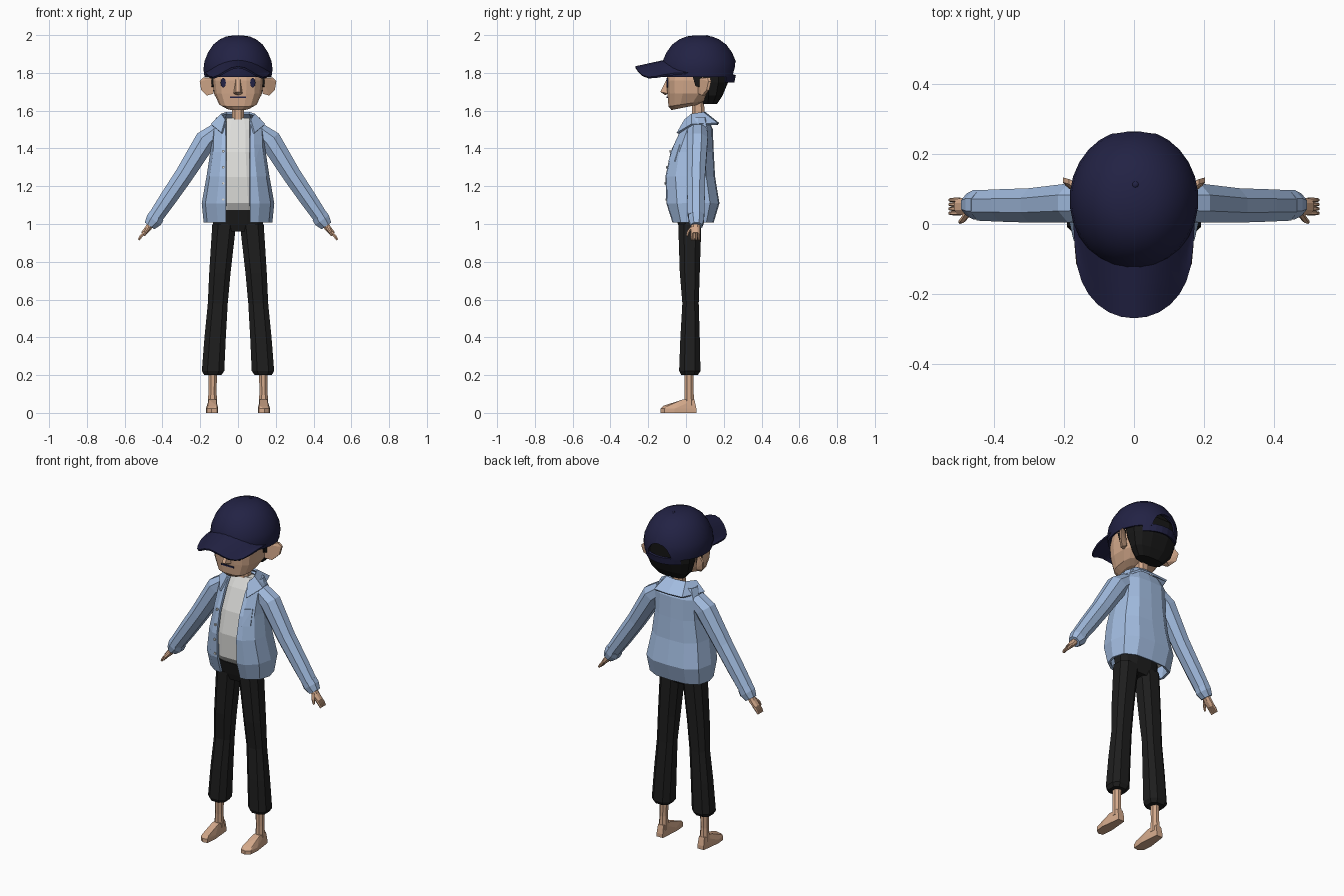
import bpy, bmesh
from math import sin, cos, pi, radians
from mathutils import Vector

if "Cube" in bpy.data.objects:
    bpy.data.objects.remove(bpy.data.objects["Cube"], do_unlink=True)


def material(name, *rgb):
    mat = bpy.data.materials.new(name)
    mat.use_nodes = True
    mat.diffuse_color = (*rgb, 1)
    mat.node_tree.nodes["Principled BSDF"].inputs["Base Color"].default_value = (*rgb, 1)
    return mat


SKIN = material("skin", .66, .40, .26)
DENIM = material("light blue cloth", .36, .50, .74)
SHIRT = material("off white cloth", .72, .72, .70)
BLACK = material("black cloth", .013, .013, .013)
HAIR = material("black hair", .009, .009, .009)
NAVY = material("navy", .016, .016, .058)
SIDES = (("left_", 1), ("right_", -1))


def finish(name, bm, mat):
    bmesh.ops.recalc_face_normals(bm, faces=bm.faces)
    mesh = bpy.data.meshes.new(name)
    bm.to_mesh(mesh)
    bm.free()
    mesh.materials.append(mat)
    obj = bpy.data.objects.new(name, mesh)
    bpy.context.scene.collection.objects.link(obj)
    return obj


def loft(name, rings, mat, closed=True, ends=(0, -1)):
    """Skin a row of point rings, optionally capping the end rings."""
    bm = bmesh.new()
    rows = [[bm.verts.new(p) for p in ring] for ring in rings]
    n = len(rows[0])
    for a, b in zip(rows, rows[1:]):
        for i in range(n if closed else n - 1):
            j = (i + 1) % n
            bm.faces.new((a[i], a[j], b[j], b[i]))
    for e in ends:
        bm.faces.new(rows[e])
    return finish(name, bm, mat)


def hull(name, points, mat):
    bm = bmesh.new()
    for p in points:
        bm.verts.new(p)
    bmesh.ops.convex_hull(bm, input=bm.verts)
    bmesh.ops.dissolve_limit(bm, angle_limit=radians(2), verts=bm.verts, edges=bm.edges)
    return finish(name, bm, mat)


def ring(z, w, front, back, cx=0, n=12, power=2.6, slope=0):
    """Rounded horizontal section; slope raises it towards the back."""
    mid, half, pts = (front + back) / 2, (back - front) / 2, []
    for i in range(n):
        a = 2 * pi * (i + .5) / n
        c, s = cos(a), sin(a)
        x = abs(c) ** (2 / power) * (1 if c > 0 else -1)
        y = abs(s) ** (2 / power) * (1 if s > 0 else -1)
        pts.append((cx + w * x, mid + half * y, z + slope * half * (y + 1)))
    return pts


def tube(name, stations, mat, side=1, n=8):
    """Limb through stations of (x, y, z, thickness, depth)."""
    pts = [Vector((s[0] * side, s[1], s[2])) for s in stations]
    depth = Vector((0, 1, 0))
    thick = (pts[-1] - pts[0]).cross(depth).normalized()
    angles = [2 * pi * (i + .5) / n for i in range(n)]
    rings = [[p + thick * s[3] * cos(a) + depth * s[4] * sin(a) for a in angles]
             for p, s in zip(pts, stations)]
    return loft(name, rings, mat)


def plate(name, x, y, z, rx, rz, mat, n=10):
    return hull(name, [(x + rx * cos(2 * pi * i / n), y + d, z + rz * sin(2 * pi * i / n))
                       for i in range(n) for d in (0, .008)], mat)


def thicken(obj, amount):
    mod = obj.modifiers.new("thickness", "SOLIDIFY")
    mod.thickness, mod.offset = amount, 0


def smooth(obj):
    """Apply modifiers, then smooth while keeping edges sharp."""
    bpy.ops.object.select_all(action="DESELECT")
    obj.select_set(True)
    bpy.context.view_layer.objects.active = obj
    for mod in list(obj.modifiers):
        bpy.ops.object.modifier_apply(modifier=mod.name)
    bpy.ops.object.shade_smooth_by_angle(angle=radians(40))


# Jacket, open at the front, over the shirt
coat = [(1.01, .175, -.065, .14), (1.11, .185, -.097, .17), (1.25, .16, -.102, .147),
        (1.38, .14, -.075, .14), (1.50, .135, -.02, .135), (1.56, .11, .02, .11)]


def coat_ring(z, w, f, b):
    m = (f + b) / 2
    half = [(.063, f), (.6 * w, f + .005), (.9 * w, f * .6 + m * .4), (w, m),
            (.9 * w, b * .65 + m * .35), (.55 * w, b - .005)]
    return ([(x, y, z) for x, y in half] + [(0, b, z)]
            + [(-x, y, z) for x, y in reversed(half)])


jacket = loft("jacket", [coat_ring(*c) for c in coat], DENIM, closed=False, ends=())
thicken(jacket, .014)
loft("shirt", [ring(max(z, 1.06), w * .82, f + .016, b - .02) for z, w, f, b in coat], SHIRT)

# Collar flap from the neck down over the shoulders
inner = [(.065, -.005, 1.55), (.085, .03, 1.58), (.06, .09, 1.588)]
outer = [(.085, -.045, 1.48), (.14, .03, 1.525), (.09, .165, 1.53)]


def mirrored(half, middle):
    return half + [middle] + [(-x, y, z) for x, y, z in reversed(half)]


collar = loft("collar", [mirrored(inner, (0, .1, 1.588)), mirrored(outer, (0, .172, 1.53))],
              DENIM, closed=False, ends=())
thicken(collar, .012)

# Buttons and chest pocket
for i, y in enumerate((-.108, -.113, -.106, -.088)):
    plate("button", -.078, y, 1.13 + .085 * i, .007, .007, SHIRT, 6)
corners = [(.09, -.09, 1.33), (.125, -.058, 1.33), (.085, -.06, 1.42), (.121, -.03, 1.42)]
hull("chest_pocket", [(x, y + d, z) for x, y, z in corners for d in (-.004, .005)], DENIM)

# Trousers
loft("trouser_seat", [ring(.96, .09, -.03, .07), ring(1.0, .135, -.045, .085),
                      ring(1.075, .135, -.065, .09)], BLACK)
leg = [(.2, .048, -.028, .065, .133), (.222, .063, -.04, .08, .132), (.4, .06, -.033, .076, .121),
       (.58, .056, -.022, .07, .107), (.74, .06, -.036, .076, .096), (1.0, .067, -.045, .085, .073)]

for side, s in SIDES:
    loft(side + "trouser_leg", [ring(z, w, f, b, s * cx, 8) for z, w, f, b, cx in leg], BLACK)

    # Bare ankle and foot
    tube(side + "ankle", [(.135, .018, .04, .027, .03), (.135, .016, .12, .023, .025),
                          (.133, .016, .24, .025, .028)], SKIN, s)
    sole = [(.115, .055), (.155, .055), (.17, -.06), (.165, -.115), (.14, -.135), (.11, -.13),
            (.105, -.06)]
    top = [(.117, .045, .07), (.153, .045, .07), (.155, -.02, .07), (.115, -.02, .07),
           (.16, -.1, .035), (.112, -.118, .038)]
    hull(side + "foot", [(s * x, y, z) for x, y in sole for z in (0, .022)]
         + [(s * x, y, z) for x, y, z in top], SKIN)

    # Sleeve and cuff
    tube(side + "sleeve", [(.10, .06, 1.50, .05, .055), (.17, .06, 1.445, .062, .06),
                           (.285, .053, 1.26, .053, .053), (.37, .053, 1.135, .049, .05),
                           (.435, .053, 1.04, .043, .047)], DENIM, s)
    tube(side + "cuff", [(.43, .055, 1.045, .046, .045), (.445, .055, 1.02, .048, .045),
                         (.468, .055, .99, .034, .034)], DENIM, s)

    # Hand
    tube(side + "palm", [(.45, .052, 1.015, .02, .024), (.478, .05, .975, .018, .026),
                         (.503, .05, .947, .014, .025)], SKIN, s)
    for i in range(4):
        y = .031 + .0125 * i
        tube(side + "finger", [(.495, y, .955, .009, .0065), (.515, y, .933, .009, .0065),
                               (.526, y, .915, .006, .005)], SKIN, s, 6)
    tube(side + "thumb", [(.472, .035, .985, .011, .011), (.488, .012, .96, .009, .009),
                          (.497, .006, .937, .006, .006)], SKIN, s, 6)

    # Ear and eye
    ear = [(.13, .07, 1.77), (.13, .07, 1.69), (.165, .09, 1.68), (.195, .115, 1.71),
           (.203, .125, 1.755), (.185, .12, 1.775), (.15, .1, 1.775), (.14, .1, 1.69)]
    hull(side + "ear", [(s * x, y + d, z) for x, y, z in ear for d in (-.006, .008)], SKIN)
    plate(side + "eye", s * .078, -.103, 1.748, .014, .026, NAVY)

# Neck, head and face
loft("neck", [ring(1.5, .035, .03, .1, n=8), ring(1.68, .033, .03, .098, n=8)], SKIN)
loft("head", [ring(1.603, .065, -.078, .06, n=16, slope=.2),
              ring(1.622, .1, -.094, .1, n=16, power=3, slope=.15),
              ring(1.69, .128, -.1, .15, n=16, power=3),
              ring(1.76, .135, -.105, .17, n=16, power=3),
              ring(1.86, .125, -.09, .17, n=16)], SKIN)
hull("nose", [(-.012, -.1, 1.77), (.012, -.1, 1.77), (-.025, -.095, 1.69), (.025, -.095, 1.69),
              (-.01, -.136, 1.7), (.01, -.136, 1.7), (0, -.11, 1.682)], SKIN)
hull("mouth", [(x, y, z) for x in (-.042, .042) for y in (-.102, -.094)
               for z in (1.668, 1.676)], NAVY)
loft("hair", [ring(1.635, .085, .09, .165), ring(1.68, .126, .085, .195),
              ring(1.75, .146, .06, .225), ring(1.85, .15, .03, .235),
              ring(1.9, .12, .03, .2)], HAIR)
for side, s in SIDES:
    hull(side + "sideburn", [(s * x, y, z) for x in (.125, .141) for y, z in
                             ((.03, 1.8), (.085, 1.8), (.085, 1.72), (.05, 1.73))], HAIR)

# Cap crown with an arched opening at the back
CAP_Y, CAP_W, CAP_D = .07, .178, .195
profile = [(1.78, .97), (1.82, 1), (1.86, .97), (1.905, .87), (1.945, .72), (1.972, .53),
           (1.987, .34), (1.993, .1)]
crown = loft("cap_crown", [ring(z, CAP_W * k, CAP_Y - CAP_D * k, CAP_Y + CAP_D * k, n=28, power=2)
                           for z, k in profile], NAVY, ends=(-1,))
thicken(crown, .012)
cutter = hull("opening_cutter", [(.075 * cos(pi * i / 8), y, 1.785 + .08 * sin(pi * i / 8))
                                 for i in range(16) for y in (.17, .4)], HAIR)
cutter.hide_render = True
cut = crown.modifiers.new("opening", "BOOLEAN")
cut.operation, cut.object, cut.solver = "DIFFERENCE", cutter, "EXACT"
smooth(crown)
bpy.data.objects.remove(cutter, do_unlink=True)

# Strap below the opening
arc = [radians(a) for a in range(-42, 43, 12)]
strap = loft("cap_strap", [[(CAP_W * k * sin(a), CAP_Y + CAP_D * k * cos(a), z) for a in arc]
                           for z, k in ((1.75, .93), (1.79, .97))], NAVY, closed=False, ends=())
thicken(strap, .012)

# Peak, arched across and dipping at the sides
rows = []
for t in (0, .33, .67, 1):
    row = []
    for deg in range(-84, 85, 12):
        s, c = sin(radians(deg)), cos(radians(deg))
        root = Vector((CAP_W * .96 * s, CAP_Y - CAP_D * .96 * c, 1.8 + .063 * c * c))
        tip = Vector((.17 * s, -.02 - .248 * c ** .8, 1.83 - .18 * s ** 2 + .145 * s ** 4))
        row.append(root.lerp(tip, t))
    rows.append(row)
peak = loft("cap_peak", rows, NAVY, closed=False, ends=())
thicken(peak, .01)
smooth(peak)

# Button on top of the cap
bpy.ops.mesh.primitive_uv_sphere_add(segments=10, ring_count=6, radius=.013,
                                     location=(.004, .112, 1.987))
knob = bpy.context.object
knob.name = "cap_button"
knob.data.materials.append(NAVY)
smooth(knob)
